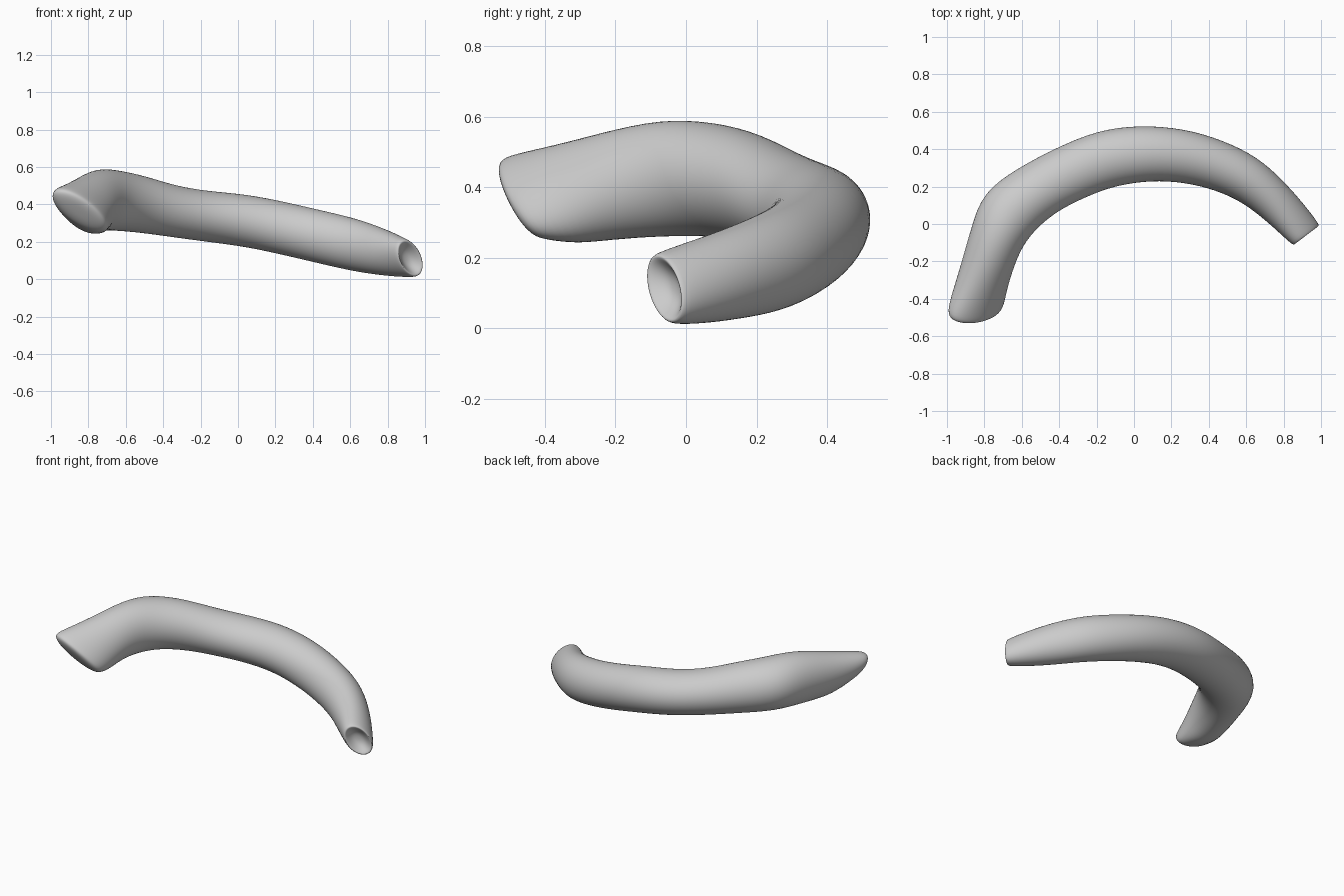
import bpy, bmesh, math
from mathutils import Vector

if "Cube" in bpy.data.objects:
    bpy.data.objects.remove(bpy.data.objects["Cube"])

SIDES = 16
# swelling that offsets the shrinkage of subdivision
SWELL = 3 / (2 + math.cos(2 * math.pi / SIDES))

# outer x, outer y, inner x, inner y, top z, bottom z, tilt of outer side, forward lean of top
SECTIONS = [
    (0.99, 0.00, 0.845, -0.11, 0.215, 0.01, -0.04, 0.0),
    (0.905, 0.11, 0.77, -0.04, 0.248, 0.013, -0.02, 0.0),
    (0.80, 0.23, 0.68, 0.04, 0.285, 0.025, 0, 0),
    (0.66, 0.36, 0.56, 0.13, 0.33, 0.045, 0, 0),
    (0.47, 0.45, 0.40, 0.195, 0.37, 0.085, 0, 0),
    (0.27, 0.51, 0.22, 0.23, 0.415, 0.13, 0, 0),
    (0.03, 0.53, 0.05, 0.23, 0.455, 0.175, 0, 0),
    (-0.20, 0.50, -0.12, 0.20, 0.47, 0.20, 0, 0),
    (-0.42, 0.405, -0.27, 0.14, 0.50, 0.225, 0, 0),
    (-0.62, 0.30, -0.41, 0.07, 0.555, 0.25, 0, 0),
    (-0.81, 0.17, -0.52, -0.02, 0.585, 0.262, 0, 0),
    (-0.87, -0.02, -0.60, -0.12, 0.593, 0.262, 0, 0),
    (-0.92, -0.20, -0.65, -0.25, 0.555, 0.25, 0.02, 0.02),
    (-0.965, -0.35, -0.68, -0.35, 0.515, 0.237, 0.06, 0.05),
    (-1.0, -0.47, -0.695, -0.43, 0.49, 0.25, 0.08, 0.06),
]

bm = bmesh.new()


def section_ring(ox, oy, ix, iy, top, bottom, tilt, lean):
    centre = Vector(((ox + ix) / 2, (oy + iy) / 2, (top + bottom) / 2))
    side = Vector(((ox - ix) / 2, (oy - iy) / 2, tilt)) * SWELL
    half = (top - bottom) / 2
    up = Vector((0, -lean, math.sqrt(max(half * half - tilt * tilt, 0.001)))) * SWELL
    ring = []
    for i in range(SIDES):
        a = 2 * math.pi * i / SIDES
        ring.append(bm.verts.new(centre + side * math.cos(a) + up * math.sin(a)))
    return ring


def bridge(a, b):
    for i in range(SIDES):
        j = (i + 1) % SIDES
        bm.faces.new((a[i], a[j], b[j], b[i]))


def cap(ring, steps, direction):
    """Close an end with scaled rings, each pushed along the direction."""
    centre = sum((v.co for v in ring), Vector()) / SIDES
    base = [v.co.copy() for v in ring]
    last = ring
    for scale, push in steps:
        new = [bm.verts.new(centre + (c - centre) * scale + direction * push) for c in base]
        bridge(last, new)
        last = new
    bm.faces.new(last)


# curved tube body
rings = [section_ring(*s) for s in SECTIONS]
for a, b in zip(rings, rings[1:]):
    bridge(a, b)

# dished right end and rounded left end
cap(rings[0], [(0.88, 0.012), (0.68, -0.008), (0.4, -0.03), (0.12, -0.036)], Vector((0.6, -0.8, 0)))
cap(rings[-1], [(0.86, 0.03), (0.55, 0.042), (0.2, 0.045)], Vector((0, -1, -0.2)))

bmesh.ops.recalc_face_normals(bm, faces=bm.faces)
mesh = bpy.data.meshes.new("curved_tube")
bm.to_mesh(mesh)
bm.free()
for p in mesh.polygons:
    p.use_smooth = True
tube = bpy.data.objects.new("curved_tube", mesh)
bpy.context.collection.objects.link(tube)
sub = tube.modifiers.new("smooth", "SUBSURF")
sub.levels = sub.render_levels = 2
